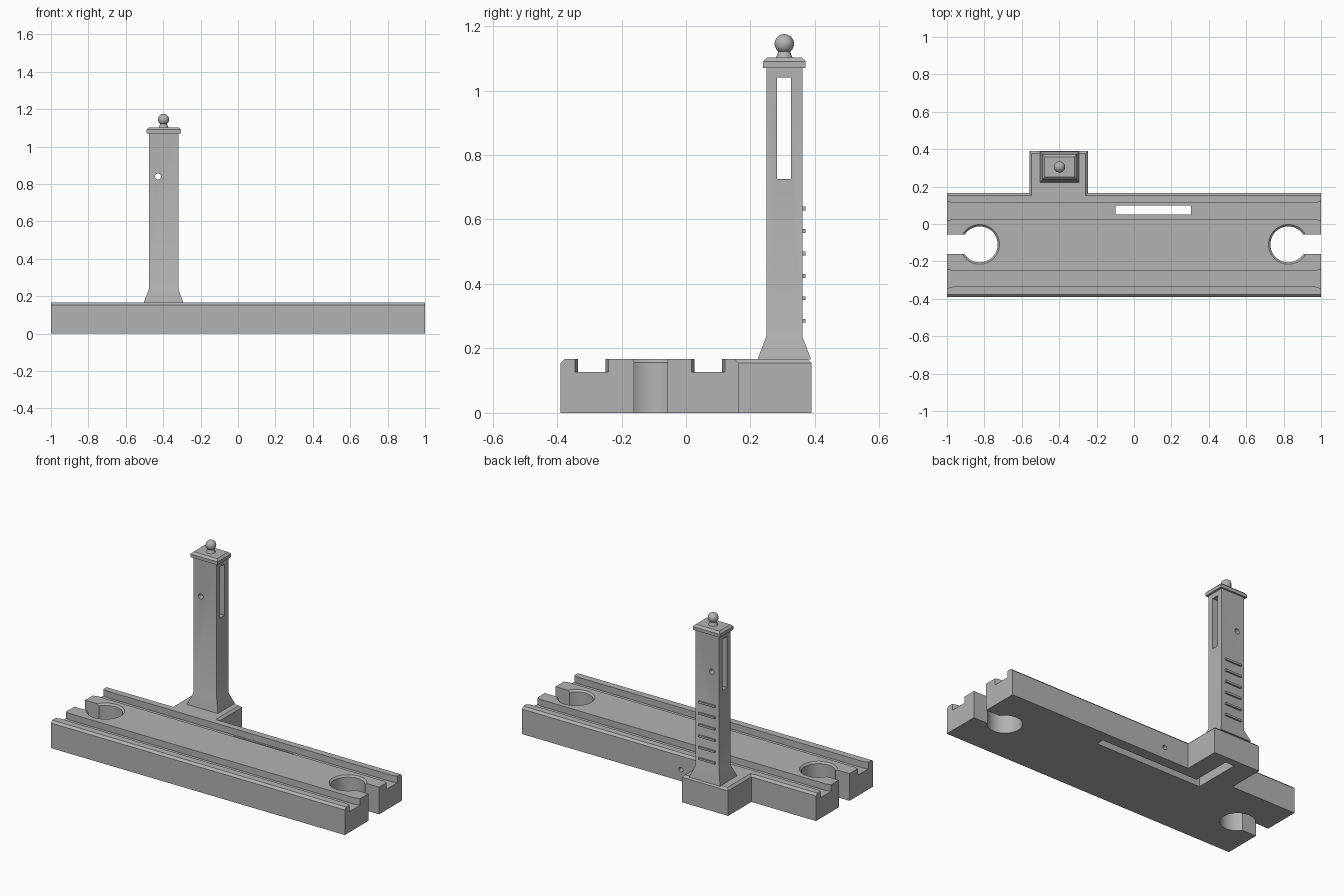
import bpy, bmesh
from math import cos, sin, pi

if "Cube" in bpy.data.objects:
    bpy.data.objects.remove(bpy.data.objects["Cube"])

grey = bpy.data.materials.new("plain grey")
grey.use_nodes = True
COLOUR = (0.45, 0.45, 0.45, 1)
grey.diffuse_color = COLOUR
grey.node_tree.nodes["Principled BSDF"].inputs["Base Color"].default_value = COLOUR


def loft(name, sections):
    """Closed solid through rings of matching points."""
    bm = bmesh.new()
    rings = [[bm.verts.new(p) for p in ring] for ring in sections]
    n = len(rings[0])
    for a, b in zip(rings, rings[1:]):
        for i in range(n):
            j = (i + 1) % n
            bm.faces.new((a[i], a[j], b[j], b[i]))
    bm.faces.new(rings[0])
    bm.faces.new(rings[-1])
    bmesh.ops.recalc_face_normals(bm, faces=bm.faces)
    mesh = bpy.data.meshes.new(name)
    bm.to_mesh(mesh)
    bm.free()
    mesh.materials.append(grey)
    obj = bpy.data.objects.new(name, mesh)
    bpy.context.collection.objects.link(obj)
    return obj


def rect(x0, x1, y0, y1, z):
    return [(x0, y0, z), (x1, y0, z), (x1, y1, z), (x0, y1, z)]


def side_rect(x, y0, y1, z0, z1):
    return [(x, y0, z0), (x, y1, z0), (x, y1, z1), (x, y0, z1)]


def circle(x, y, z, r, n=48):
    return [(x + r * cos(2 * pi * i / n), y + r * sin(2 * pi * i / n), z) for i in range(n)]


def upright_circle(x, y, z, r, n=24):
    return [(x + r * cos(2 * pi * i / n), y, z + r * sin(2 * pi * i / n)) for i in range(n)]


def box(name, x0, x1, y0, y1, z0, z1):
    return loft(name, [rect(x0, x1, y0, y1, z0), rect(x0, x1, y0, y1, z1)])


def combine(target, tool, operation="DIFFERENCE"):
    mod = target.modifiers.new("boolean", "BOOLEAN")
    mod.operation, mod.object, mod.solver = operation, tool, "EXACT"
    bpy.context.view_layer.objects.active = target
    bpy.ops.object.modifier_apply(modifier=mod.name)
    bpy.data.objects.remove(tool)


def smooth(obj):
    bpy.ops.object.select_all(action="DESELECT")
    obj.select_set(True)
    bpy.context.view_layer.objects.active = obj
    bpy.ops.object.shade_smooth_by_angle(angle=pi / 6)


TOP, BEVEL = 0.167, 0.013
FRONT, BACK = -0.39, 0.165
PX, PY = -0.398, 0.305

# Track board with bevelled long edges
profile = [(FRONT, 0), (BACK, 0), (BACK, TOP - BEVEL), (BACK - BEVEL, TOP),
           (FRONT + BEVEL, TOP), (FRONT, TOP - BEVEL)]
track = loft("track_board", [[(x, y, z) for y, z in profile] for x in (-1, 1)])

# Side block under the pillar
x0, x1, y0, y1 = -0.56, -0.245, 0.118, 0.39
block = loft("side_block", [
    rect(x0, x1, y0, y1, 0), rect(x0, x1, y0, y1, TOP - BEVEL),
    rect(x0 + BEVEL, x1 - BEVEL, y0 + BEVEL, y1 - BEVEL, TOP)])
combine(track, block, "UNION")

# Wheel grooves, flared at both ends
for a, b in ((-0.335, -0.25), (0.026, 0.112)):
    sections = [side_rect(x, a - f, b + f, 0.127, 0.3)
                for x, f in ((-1.01, 0.012), (-0.97, 0), (0.97, 0), (1.01, 0.012))]
    combine(track, loft("groove_cutter", sections))

# Keyhole sockets at both ends
for s in (-1, 1):
    cx, cy, r = s * 0.825, -0.109, 0.096
    combine(track, loft("socket_cutter", [
        circle(cx, cy, -0.1, r), circle(cx, cy, TOP - 0.01, r),
        circle(cx, cy, TOP + 0.01, r + 0.02)]))
    xs = sorted((cx, s * 1.1))
    combine(track, box("neck_cutter", *xs, cy - 0.052, cy + 0.052, -0.1, 0.3))

# Slot through the board, with a cable channel underneath
combine(track, box("slot_cutter", -0.1, 0.305, 0.052, 0.1, -0.1, 0.3))
channel = box("channel_cutter", -0.42, 0.305, 0.052, 0.1, -0.1, 0.1)
combine(channel, box("channel_leg", -0.42, -0.36, 0.052, 0.345, -0.1, 0.1), "UNION")
combine(track, channel)
combine(track, loft("cable_hole_cutter",
                    [upright_circle(-0.08, y, 0.07, 0.014) for y in (0.075, 0.3)]))
smooth(track)

# Pillar with flared foot
def square(hx, hy, z):
    return rect(PX - hx, PX + hx, PY - hy, PY + hy, z)

pillar = loft("pillar", [square(0.105, 0.082, TOP - 0.002), square(0.105, 0.082, TOP + 0.002),
                         square(0.079, 0.056, 0.237), square(0.079, 0.056, 1.075)])
combine(pillar, box("window_cutter", -0.7, -0.1, 0.283, 0.325, 0.725, 1.04))
combine(pillar, loft("pin_hole_cutter",
                     [upright_circle(-0.428, y, 0.84, 0.016) for y in (0.1, 0.5)]))
smooth(pillar)

# Cap
loft("pillar_cap", [square(0.092, 0.066, 1.07), square(0.092, 0.066, 1.09),
                    square(0.08, 0.054, 1.102)])

# Ladder rungs on the back
for i in range(6):
    z = 0.286 + i * 0.0696
    box(f"rung_{i + 1}", PX - 0.055, PX + 0.055, 0.355, 0.371, z - 0.006, z + 0.006)

# Finial: tapered neck and ball
smooth(loft("finial_neck", [circle(PX, PY, z, r) for z, r in
                            ((1.1, 0.027), (1.112, 0.021), (1.125, 0.018))]))
bpy.ops.mesh.primitive_uv_sphere_add(segments=32, ring_count=16, radius=0.03,
                                     location=(PX, PY, 1.145))
ball = bpy.context.object
ball.name = "finial_ball"
ball.data.materials.append(grey)
smooth(ball)
